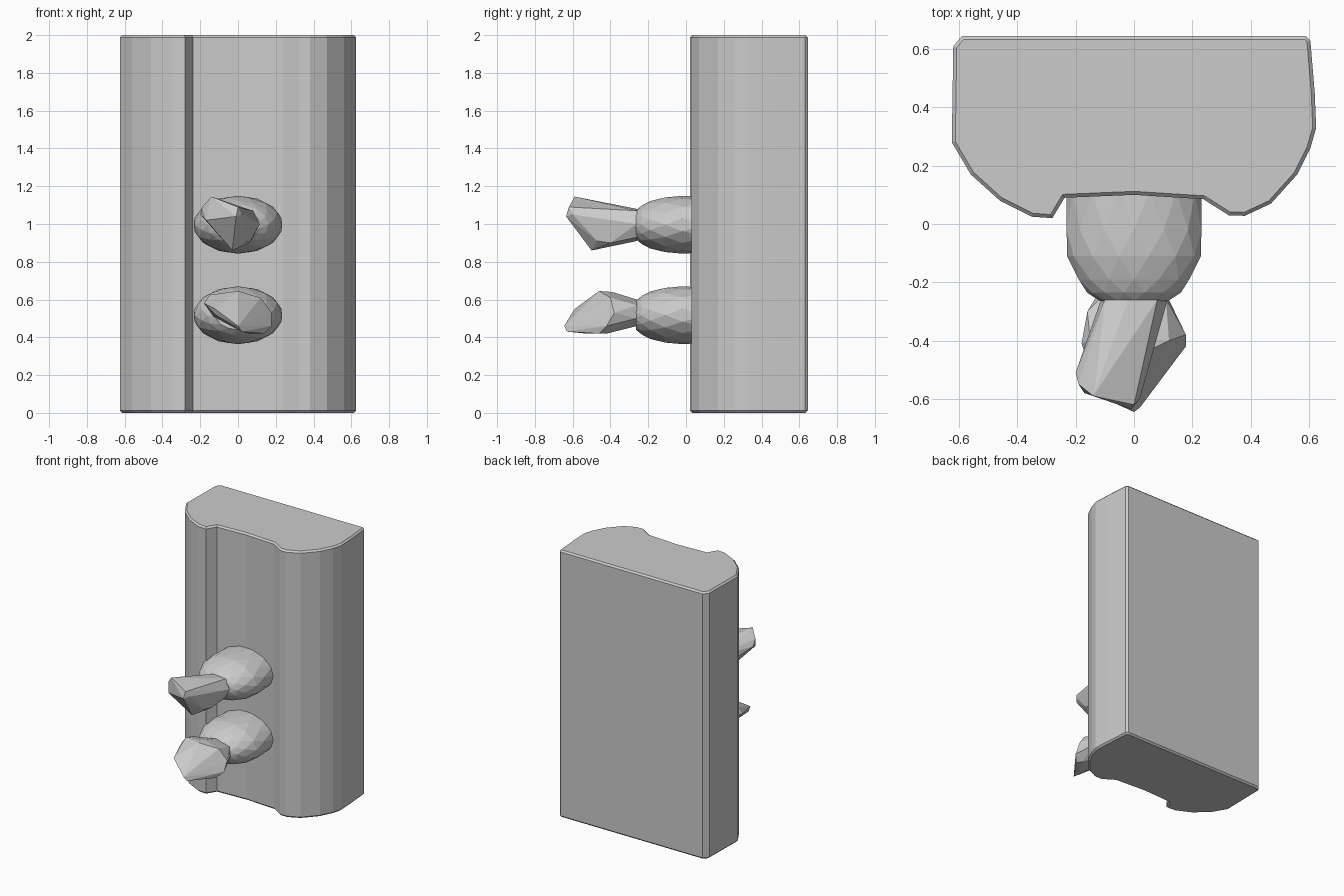
import bpy, bmesh, math


def finish(name, bm):
    bmesh.ops.recalc_face_normals(bm, faces=bm.faces)
    me = bpy.data.meshes.new(name)
    bm.to_mesh(me)
    bm.free()
    ob = bpy.data.objects.new(name, me)
    bpy.context.collection.objects.link(ob)
    return ob


def hull(name, points):
    bm = bmesh.new()
    for p in points:
        bm.verts.new(p)
    res = bmesh.ops.convex_hull(bm, input=bm.verts)
    loose = [v for v in bm.verts if not v.link_faces]
    bmesh.ops.delete(bm, geom=loose, context='VERTS')
    return finish(name, bm)


# Plate: extruded plan outline with a shallow channel down the front
outline = [(-0.59, 0.645), (-0.62, 0.61), (-0.625, 0.28), (-0.56, 0.17), (-0.46, 0.08),
           (-0.35, 0.025), (-0.28, 0.02), (-0.238, 0.09), (0, 0.1), (0.238, 0.085),
           (0.325, 0.03), (0.38, 0.028), (0.47, 0.07), (0.56, 0.17), (0.605, 0.26),
           (0.625, 0.33), (0.62, 0.45), (0.605, 0.63), (0.59, 0.645)]
bm = bmesh.new()
bottom = bm.faces.new([bm.verts.new((x, y, 0)) for x, y in outline])
ext = bmesh.ops.extrude_face_region(bm, geom=[bottom])
bmesh.ops.translate(bm, vec=(0, 0, 2),
                    verts=[v for v in ext['geom'] if isinstance(v, bmesh.types.BMVert)])
rims = [e for e in bm.edges if abs(e.verts[0].co.z - e.verts[1].co.z) < 0.01]
bmesh.ops.bevel(bm, geom=rims, offset=0.012, segments=1, affect='EDGES')
finish("wall_plate", bm)


# Rounded oval sockets: faceted elliptical rings narrowing to the front
rings = [(0.11, 0.98), (-0.02, 1.0), (-0.11, 0.97), (-0.19, 0.82), (-0.235, 0.68), (-0.265, 0.5)]


def socket(name, z):
    n = 14
    pts = []
    for i, (y, s) in enumerate(rings):
        for k in range(n):
            a = 2 * math.pi * (k + 0.5 * (i % 2)) / n
            pts.append((0.237 * s * math.cos(a), y, z + 0.153 * s * math.sin(a)))
    hull(name, pts)


socket("upper_socket", 0.996)
socket("lower_socket", 0.517)

# Upper switch lever: faceted, tipped up
hull("upper_lever", [
    (-0.11, -0.25, 0.96), (-0.10, -0.26, 1.05), (-0.02, -0.26, 1.08), (0.08, -0.26, 1.07),
    (0.115, -0.26, 1.0), (0.08, -0.26, 0.93), (-0.02, -0.26, 0.91),
    (0.06, -0.40, 0.90), (-0.03, -0.50, 0.86), (0.04, -0.47, 0.91),
    (-0.20, -0.51, 1.05), (-0.19, -0.55, 1.09), (-0.14, -0.59, 1.145), (-0.13, -0.53, 1.13),
    (-0.17, -0.58, 1.02), (0.0, -0.62, 1.09), (0.02, -0.60, 1.05), (-0.01, -0.635, 1.04)])

# Lower switch lever: faceted, tipped down
hull("lower_lever", [
    (-0.13, -0.25, 0.51), (-0.12, -0.26, 0.57), (0.0, -0.26, 0.60), (0.11, -0.26, 0.57),
    (0.12, -0.26, 0.50), (0.0, -0.26, 0.46),
    (-0.16, -0.30, 0.59), (-0.18, -0.41, 0.58), (-0.15, -0.40, 0.625), (0.0, -0.46, 0.645),
    (0.0, -0.39, 0.64), (0.12, -0.40, 0.61), (0.178, -0.38, 0.53), (0.178, -0.42, 0.46),
    (0.12, -0.42, 0.42), (0.14, -0.46, 0.42), (-0.12, -0.57, 0.52), (0.0, -0.645, 0.46),
    (0.02, -0.63, 0.43), (0.05, -0.53, 0.42), (-0.12, -0.59, 0.55)])
